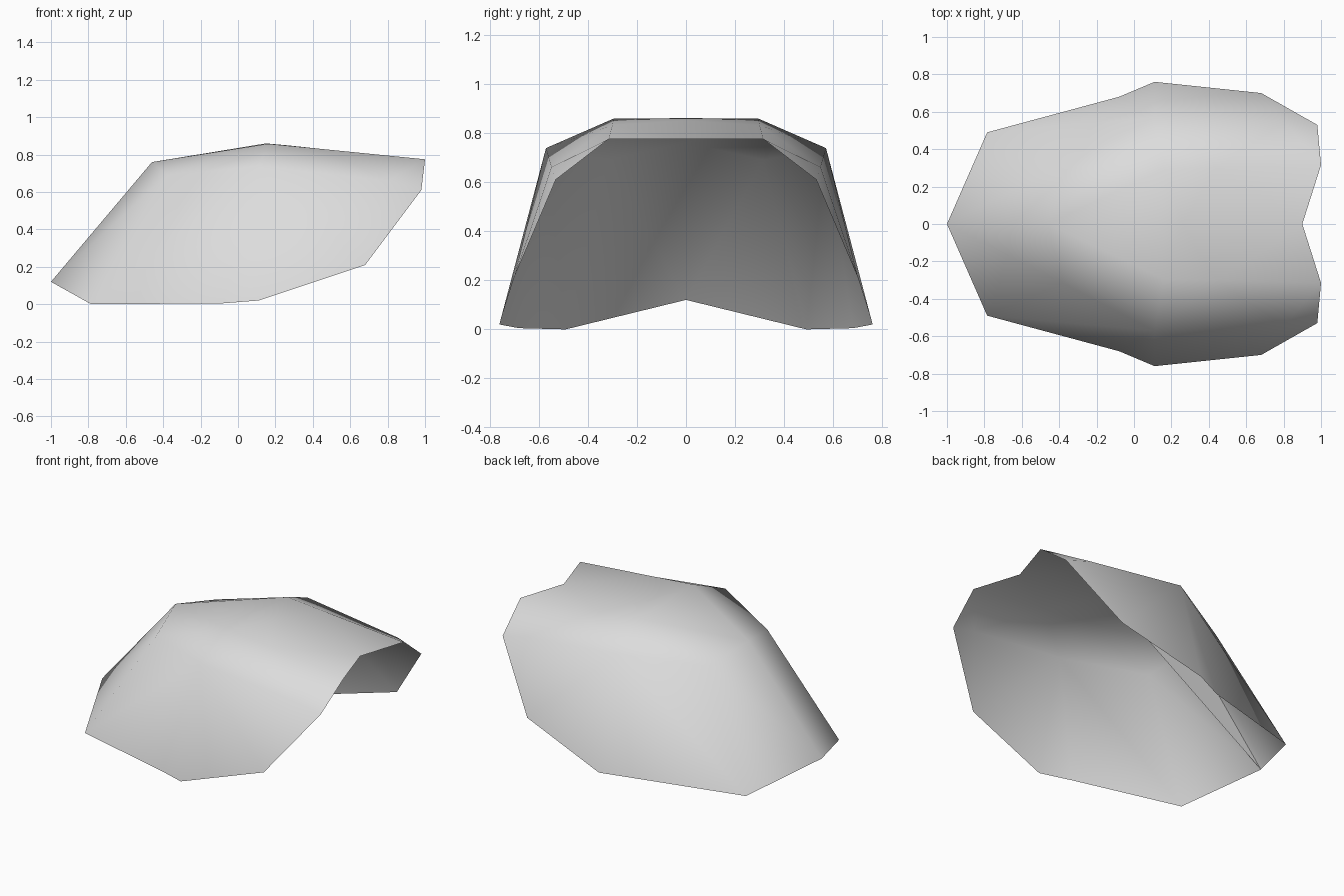
import bpy, bmesh

if "Cube" in bpy.data.objects:
    bpy.data.objects.remove(bpy.data.objects["Cube"])

# One pale grey for the whole model
grey = bpy.data.materials.new("pale_grey")
grey.diffuse_color = (0.72, 0.72, 0.72, 1)
grey.use_nodes = True
grey.node_tree.nodes["Principled BSDF"].inputs["Base Color"].default_value = grey.diffuse_color

# Key points of the back half (y >= 0); the other half is mirrored
P = {
    # lower and rear rim
    "tip": (-1, 0, .12), "nose": (-.785, .49, 0), "flank": (-.08, .68, .005),
    "wide": (.11, .76, .02), "hip": (.68, .70, .21), "tail": (.98, .53, .61),
    "tail_top": (1, .315, .775), "notch": (.90, 0, .775),
    # brow
    "brow": (-.46, 0, .76), "brow_side": (-.38, .316, .69),
    # crown
    "crown": (.15, 0, .86), "crown_side": (.16, .295, .858), "shoulder": (.11, .57, .738),
    # rear roof
    "roof": (.26, 0, .85), "roof_side": (.44, .30, .831), "roof_edge": (.80, .548, .66),
}
PANELS = [
    "tip nose brow_side brow", "nose flank shoulder brow_side",
    "flank wide shoulder", "wide hip shoulder", "hip roof_edge shoulder",
    "hip tail roof_edge",
    "tail tail_top roof_edge", "tail_top roof_side roof_edge",
    "tail_top notch roof_side", "notch roof roof_side",
    "roof crown crown_side roof_side",
    "roof_side crown_side shoulder", "roof_side shoulder roof_edge",
    "crown brow crown_side", "brow brow_side crown_side",
    "brow_side shoulder crown_side",
]
FIN = ["tip brow crown"]


def build(name, panels, mirrored):
    bm = bmesh.new()
    v = {}
    for panel in panels:
        for n in panel.split():
            if n not in v:
                v[n] = bm.verts.new(P[n])
        bm.faces.new([v[n] for n in panel.split()])
    if mirrored:
        geom = bm.verts[:] + bm.edges[:] + bm.faces[:]
        bmesh.ops.mirror(bm, geom=geom, axis='Y', merge_dist=.001)
        bmesh.ops.remove_doubles(bm, verts=bm.verts[:], dist=.001)
        bmesh.ops.recalc_face_normals(bm, faces=bm.faces[:])
        bm.normal_update()
        if sum(f.normal.z for f in bm.faces) < 0:
            bmesh.ops.reverse_faces(bm, faces=bm.faces[:])
    for f in bm.faces:
        f.smooth = True
    mesh = bpy.data.meshes.new(name)
    bm.to_mesh(mesh)
    bm.free()
    mesh.materials.append(grey)
    bpy.context.collection.objects.link(bpy.data.objects.new(name, mesh))


# Open shell, and the upright web under its front ridge
build("shell", PANELS, True)
build("inner_web", FIN, False)
